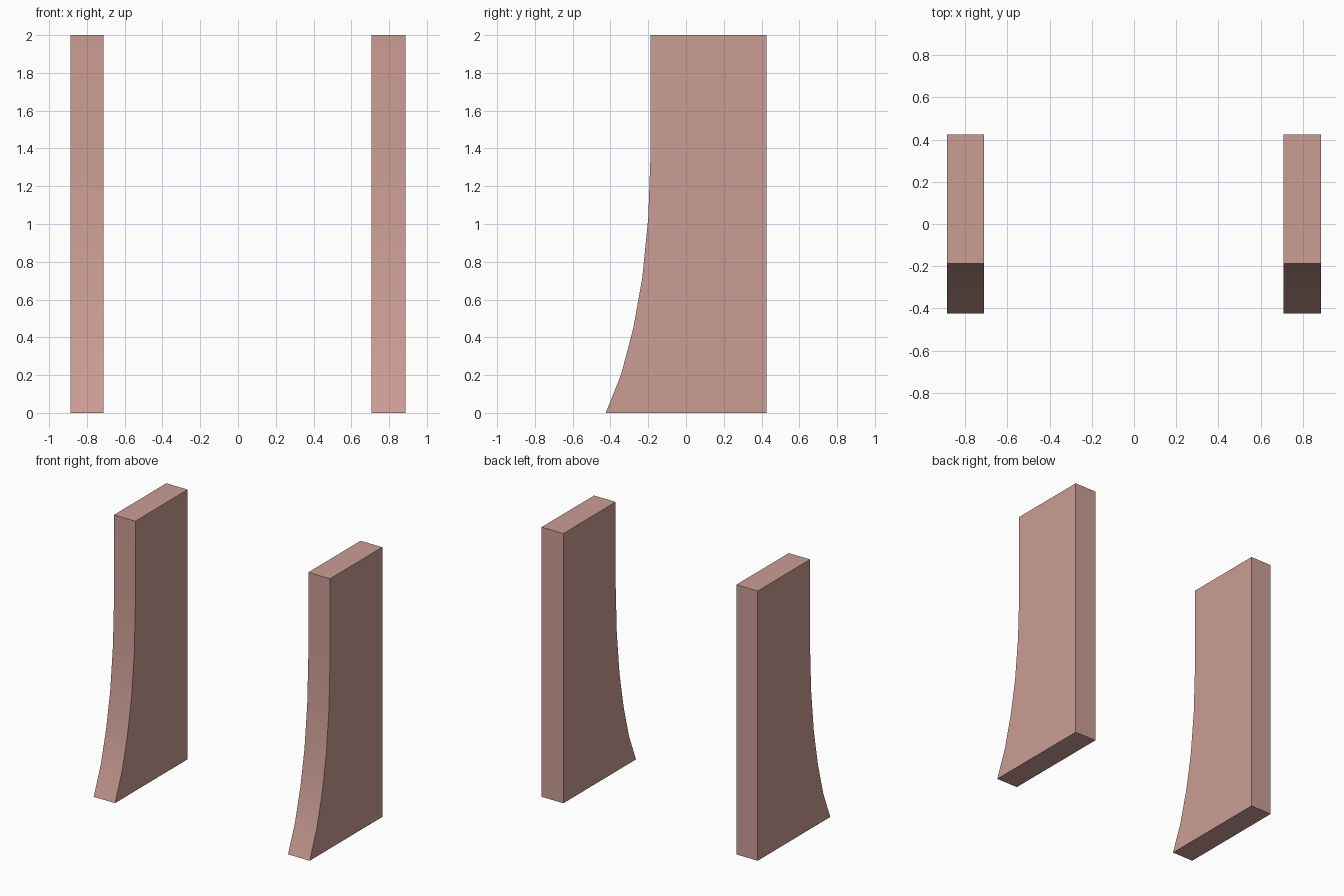
import bpy
import bmesh
import math

if "Cube" in bpy.data.objects:
    bpy.data.objects.remove(bpy.data.objects["Cube"])

# one flat dusty pink colour
pink = bpy.data.materials.new("dusty_pink")
pink.diffuse_color = (0.60, 0.34, 0.30, 1.0)
pink.use_nodes = True
pink.node_tree.nodes["Principled BSDF"].inputs["Base Color"].default_value = pink.diffuse_color

# side outline (y, z): straight back, flared curved front
PROFILE = [(0.425, 0.0), (0.425, 2.0), (-0.188, 2.0), (-0.188, 1.36),
           (-0.2, 1.03), (-0.232, 0.71), (-0.28, 0.445), (-0.343, 0.205),
           (-0.425, 0.0)]


def side_panel(name, x0, x1):
    """Extrude the outline from x0 to x1."""
    bm = bmesh.new()
    face = bm.faces.new([bm.verts.new((x0, y, z)) for y, z in PROFILE])
    out = bmesh.ops.extrude_face_region(bm, geom=[face], use_keep_orig=True)
    verts = [g for g in out["geom"] if isinstance(g, bmesh.types.BMVert)]
    bmesh.ops.translate(bm, verts=verts, vec=(x1 - x0, 0, 0))
    bmesh.ops.recalc_face_normals(bm, faces=bm.faces[:])
    for f in bm.faces:
        f.smooth = True
    mesh = bpy.data.meshes.new(name)
    bm.to_mesh(mesh)
    bm.free()
    mesh.set_sharp_from_angle(angle=math.radians(30))
    mesh.materials.append(pink)
    obj = bpy.data.objects.new(name, mesh)
    bpy.context.collection.objects.link(obj)
    return obj


# two matching upright panels
side_panel("left_side_panel", -0.886, -0.711)
side_panel("right_side_panel", 0.708, 0.886)
